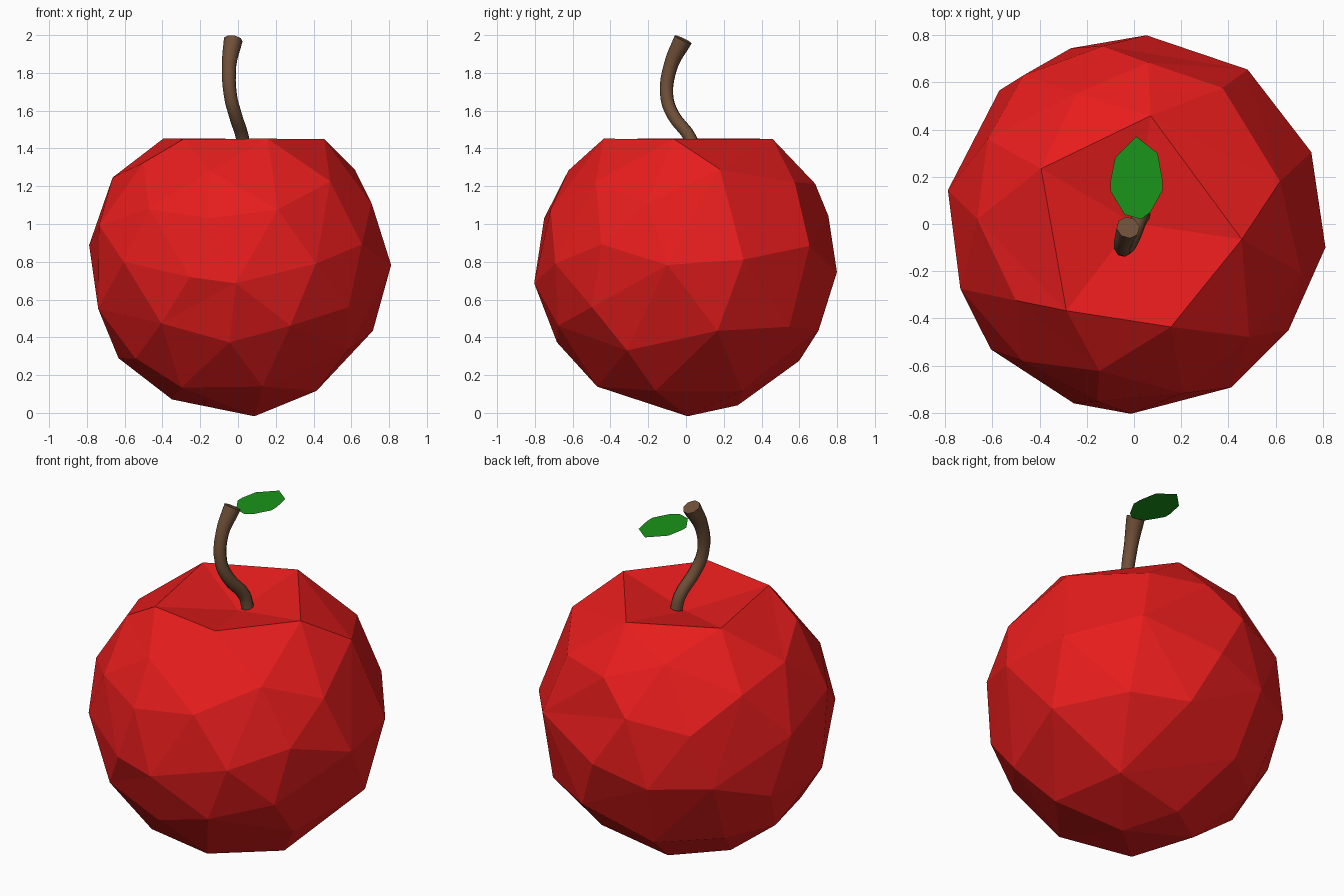
import bpy, bmesh, math

if "Cube" in bpy.data.objects:
    bpy.data.objects.remove(bpy.data.objects["Cube"])


def material(name, rgb):
    m = bpy.data.materials.new(name)
    m.diffuse_color = (*rgb, 1)
    m.use_nodes = True
    m.node_tree.nodes["Principled BSDF"].inputs["Base Color"].default_value = m.diffuse_color
    return m


def mesh_object(name, bm, mat):
    me = bpy.data.meshes.new(name)
    bm.to_mesh(me)
    bm.free()
    me.materials.append(mat)
    ob = bpy.data.objects.new(name, me)
    bpy.context.collection.objects.link(ob)
    return ob


R, RIM_Z, RIM_R = 0.79, 1.45, 0.43

# Fruit: sphere with a shallow dished top, reduced to irregular facets
bm = bmesh.new()
bmesh.ops.create_icosphere(bm, subdivisions=5, radius=R)
for v in bm.verts:
    v.co.z += R
    r = math.hypot(v.co.x, v.co.y)
    if v.co.z > RIM_Z:
        t = min(r / RIM_R, 1)
        v.co.z = RIM_Z - 0.07 * (1 - t * t) ** 1.5
fruit = mesh_object("fruit", bm, material("red_skin", (0.80, 0.012, 0.012)))
dec = fruit.modifiers.new("facets", 'DECIMATE')
dec.ratio = 0.021

# Stem: bent tapering tube, wider at the top
path = [(0.035, 0.04, 1.38, 0.035), (0.025, 0.025, 1.45, 0.035),
        (-0.015, -0.07, 1.58, 0.035), (-0.04, -0.102, 1.68, 0.035),
        (-0.047, -0.08, 1.84, 0.038), (-0.025, -0.015, 1.977, 0.05)]
cu = bpy.data.curves.new("stem", 'CURVE')
cu.dimensions = '3D'
cu.bevel_depth = 1.0
cu.bevel_resolution = 2
cu.resolution_u = 4
cu.use_fill_caps = True
sp = cu.splines.new('BEZIER')
sp.bezier_points.add(len(path) - 1)
for p, (x, y, z, r) in zip(sp.bezier_points, path):
    p.co = (x, y, z)
    p.radius = r
    p.handle_left_type = p.handle_right_type = 'AUTO'
cu.materials.append(material("brown_bark", (0.16, 0.08, 0.04)))
bpy.context.collection.objects.link(bpy.data.objects.new("stem", cu))

# Leaf: single flat face beside the stem tip
outline = [(0.03, 0.02), (0.07, 0.05), (0.12, 0.14), (0.12, 0.19),
           (0.10, 0.30), (0.01, 0.37), (-0.08, 0.28), (-0.10, 0.18),
           (-0.10, 0.14), (-0.04, 0.04)]
bm = bmesh.new()
bm.faces.new([bm.verts.new((x, y, 1.935)) for x, y in outline])
mesh_object("leaf", bm, material("green_leaf", (0.01, 0.30, 0.01)))
